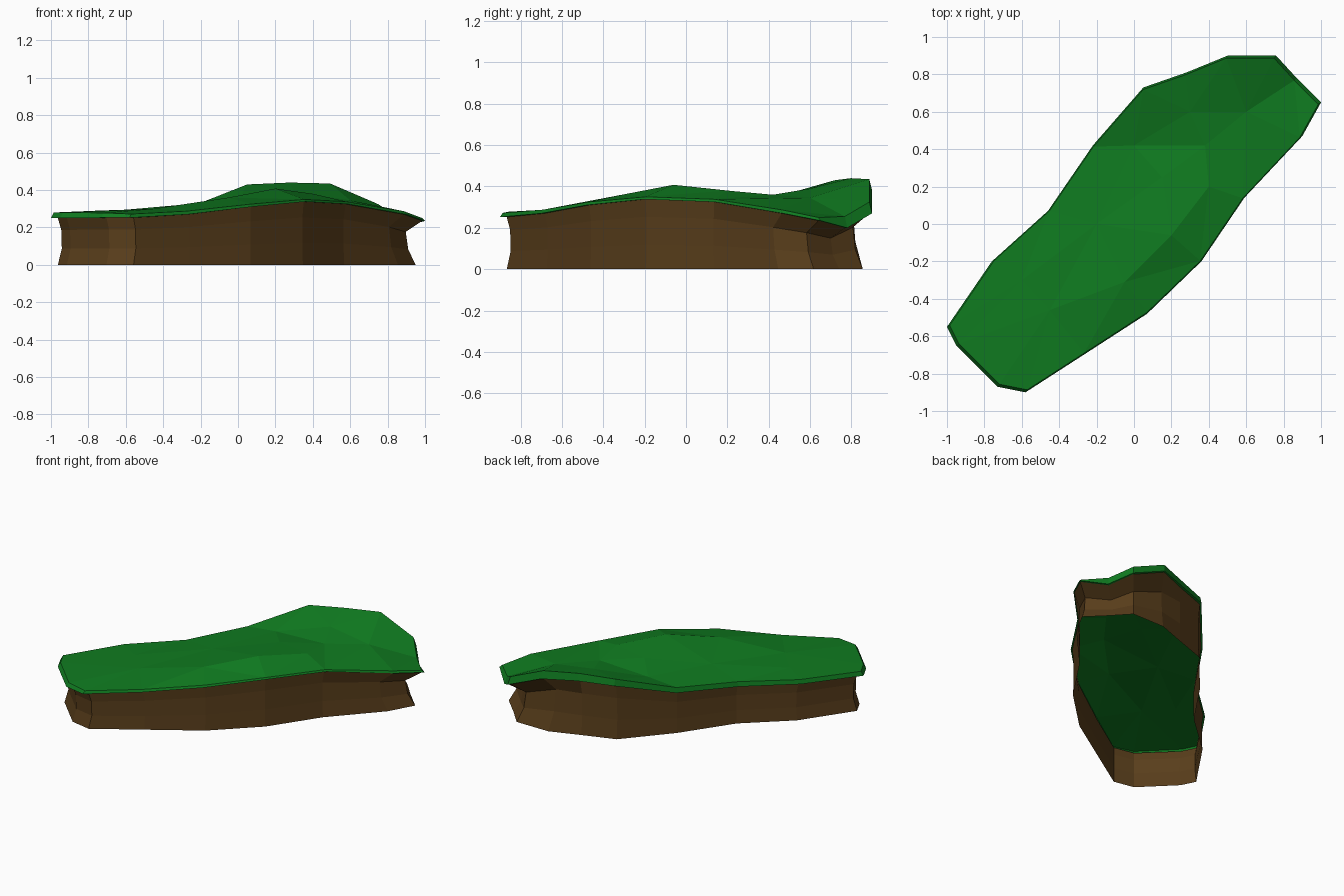
import bpy
from mathutils import Vector
from mathutils.geometry import delaunay_2d_cdt

if "Cube" in bpy.data.objects:
    bpy.data.objects.remove(bpy.data.objects["Cube"])

# Outline of the slab: x, y, rim underside height, rim top height
RIM = [(-1, -.55, .25, .28), (-.76, -.20, .26, .29), (-.46, .07, .265, .298),
       (-.22, .42, .29, .325), (.05, .73, .385, .43), (.28, .81, .39, .44),
       (.50, .90, .38, .435), (.76, .90, .27, .325), (.87, .78, .20, .255),
       (1, .65, .235, .25), (.90, .47, .27, .287), (.59, .14, .325, .338),
       (.36, -.20, .338, .35), (.07, -.48, .31, .325), (-.27, -.70, .27, .288),
       (-.58, -.90, .252, .272), (-.73, -.87, .252, .278), (-.95, -.65, .25, .28)]
# Terrain points inside the outline
INNER = [(-.45, -.46, .30), (-.05, -.31, .36), (.2, -.06, .408), (-.2, 0, .33),
         (.4, .2, .38), (.15, .25, .375), (0, .42, .345), (.38, .42, .36),
         (.6, .6, .345), (-.6, -.3, .295), (.3, .6, .39)]


def make(name, verts, faces, color):
    mesh = bpy.data.meshes.new(name)
    mesh.from_pydata(verts, [], faces)
    mat = bpy.data.materials.new(name + "_colour")
    mat.diffuse_color = color
    mat.use_nodes = True
    mat.node_tree.nodes["Principled BSDF"].inputs["Base Color"].default_value = mat.diffuse_color
    mesh.materials.append(mat)
    bpy.context.collection.objects.link(bpy.data.objects.new(name, mesh))


def wall(rings, n):
    # Quads between successive rings, bottom to top; outline runs clockwise
    return [(r * n + i, (r + 1) * n + i, (r + 1) * n + (i + 1) % n, r * n + (i + 1) % n)
            for r in range(rings - 1) for i in range(n)]


n = len(RIM)

# Earth wall: open underneath, waisted at the ends, undercut at the back right
# Rows: height fraction, scale on the long sides, front left end, back right end
earth = []
for t, side, front, back in [(0, .963, .963, .95), (.35, .955, .942, .91),
                             (.75, .957, .945, .897), (1, .975, .963, .985)]:
    for x, y, zb, zt in RIM:
        k = back if x + y > 1.3 else front if x + y < -1.3 else side
        earth.append((x * k, y * k, zb * t))
make("earth_wall", earth, wall(4, n), (.10, .048, .011, 1))

# Grass cap: overhanging lip, thin bevelled rim and triangulated terrain
lip = earth[-n:]
low = [(x, y, zb) for x, y, zb, zt in RIM]
high = [(x * .985, y * .985, zt) for x, y, zb, zt in RIM]
surface = high + INNER
flat = [Vector(p[:2]) for p in surface]
tris = delaunay_2d_cdt(flat, [], [list(range(n))[::-1]], 1, 1e-5)[2]
make("grass_top", lip + low + surface,
     wall(3, n) + [tuple(2 * n + i for i in t) for t in tris], (.005, .20, .0145, 1))
